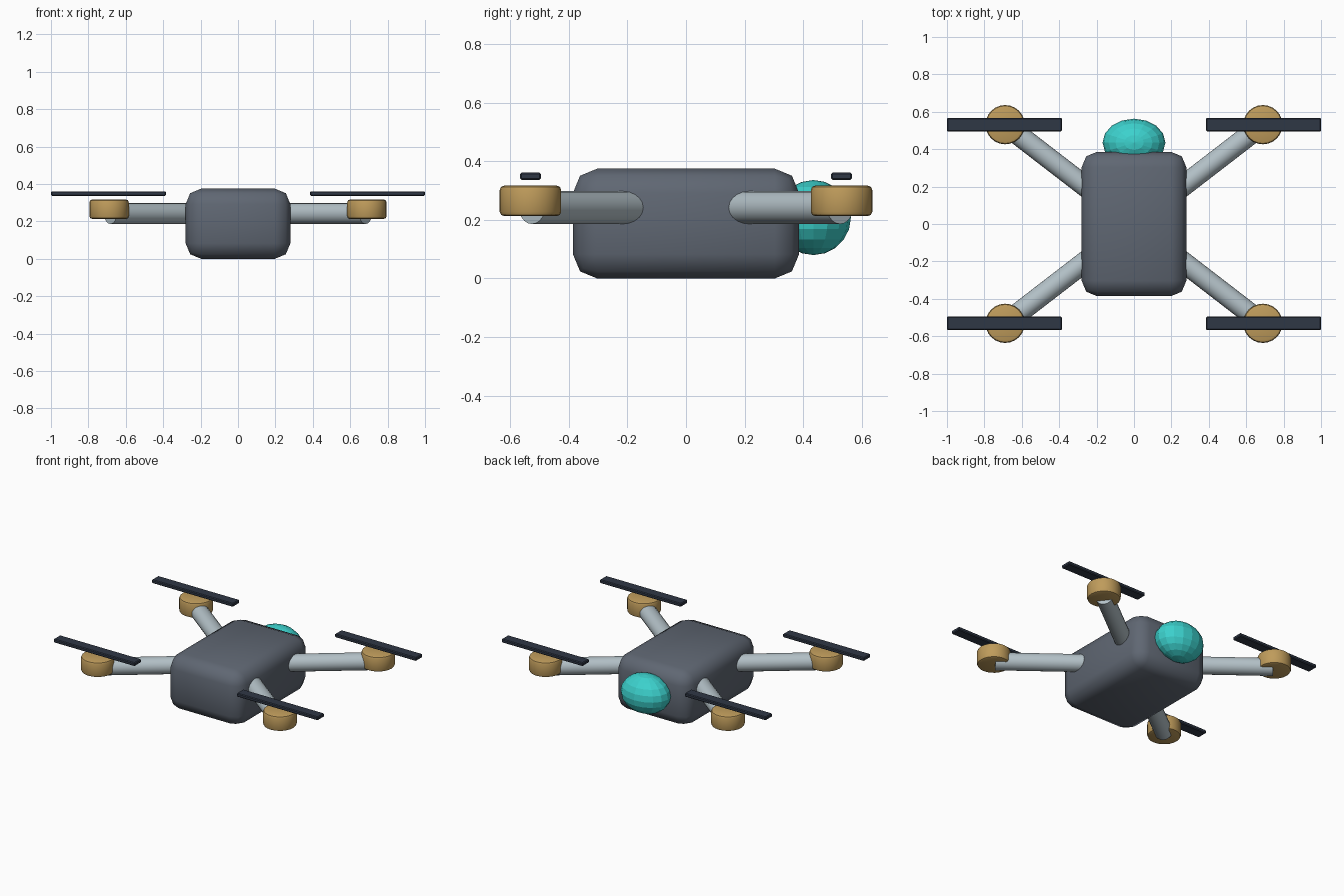
import bpy, math
from mathutils import Vector

if "Cube" in bpy.data.objects:
    bpy.data.objects.remove(bpy.data.objects["Cube"])


def material(name, rgb):
    m = bpy.data.materials.new(name)
    m.diffuse_color = (*rgb, 1.0)
    m.use_nodes = True
    m.node_tree.nodes["Principled BSDF"].inputs["Base Color"].default_value = m.diffuse_color
    return m


SLATE = material("slate grey", (0.115, 0.135, 0.17))
SILVER = material("light silver", (0.45, 0.53, 0.57))
BRASS = material("brass", (0.52, 0.33, 0.105))
NAVY = material("dark navy", (0.028, 0.038, 0.06))
TEAL = material("teal", (0.045, 0.64, 0.61))


def finish(name, mat, bevel=0.0, segments=2, smooth=None):
    ob = bpy.context.object
    ob.name = name
    ob.data.materials.append(mat)
    if bevel:
        bpy.ops.object.transform_apply(location=False, rotation=False, scale=True)
        mod = ob.modifiers.new("rounded edges", 'BEVEL')
        mod.width = bevel
        mod.segments = segments
        mod.limit_method = 'ANGLE'
        mod.angle_limit = math.radians(40)
        bpy.ops.object.modifier_apply(modifier=mod.name)
    if smooth:
        bpy.ops.object.shade_smooth_by_angle(angle=math.radians(smooth))
    return ob


def box(name, mat, center, size, **kw):
    bpy.ops.mesh.primitive_cube_add(size=1, location=center)
    bpy.context.object.scale = size
    return finish(name, mat, **kw)


def rod(name, mat, a, b, radius, sides, **kw):
    a, b = Vector(a), Vector(b)
    bpy.ops.mesh.primitive_cylinder_add(
        vertices=sides, radius=radius, depth=(b - a).length, location=(a + b) / 2,
        rotation=(b - a).to_track_quat('Z', 'Y').to_euler())
    return finish(name, mat, **kw)


# Rounded hull
box("body", SLATE, (0, 0, 0.1875), (0.56, 0.772, 0.375), bevel=0.083, segments=2, smooth=60)

# Faceted camera dome on the back
bpy.ops.mesh.primitive_uv_sphere_add(segments=16, ring_count=10, radius=1,
                                     location=(0, 0.435, 0.208))
bpy.context.object.scale = (0.168, 0.128, 0.128)
finish("camera_dome", TEAL)

# Four arms, each with a motor and a floating blade
for sx, side in ((-1, "left"), (1, "right")):
    for sy, end in ((-1, "front"), (1, "back")):
        tag = f"{end}_{side}"
        x, y = 0.689 * sx, 0.531 * sy
        rod("arm_" + tag, SILVER, (0.16 * sx, 0.124 * sy, 0.242),
            (0.682 * sx, 0.526 * sy, 0.242), 0.056, 20, smooth=40)
        rod("motor_" + tag, BRASS, (x, y, 0.213), (x, y, 0.317), 0.105, 24,
            bevel=0.015, segments=2, smooth=40)
        box("blade_" + tag, NAVY, (0.6925 * sx, y, 0.349), (0.615, 0.072, 0.024),
            bevel=0.005, segments=1)
